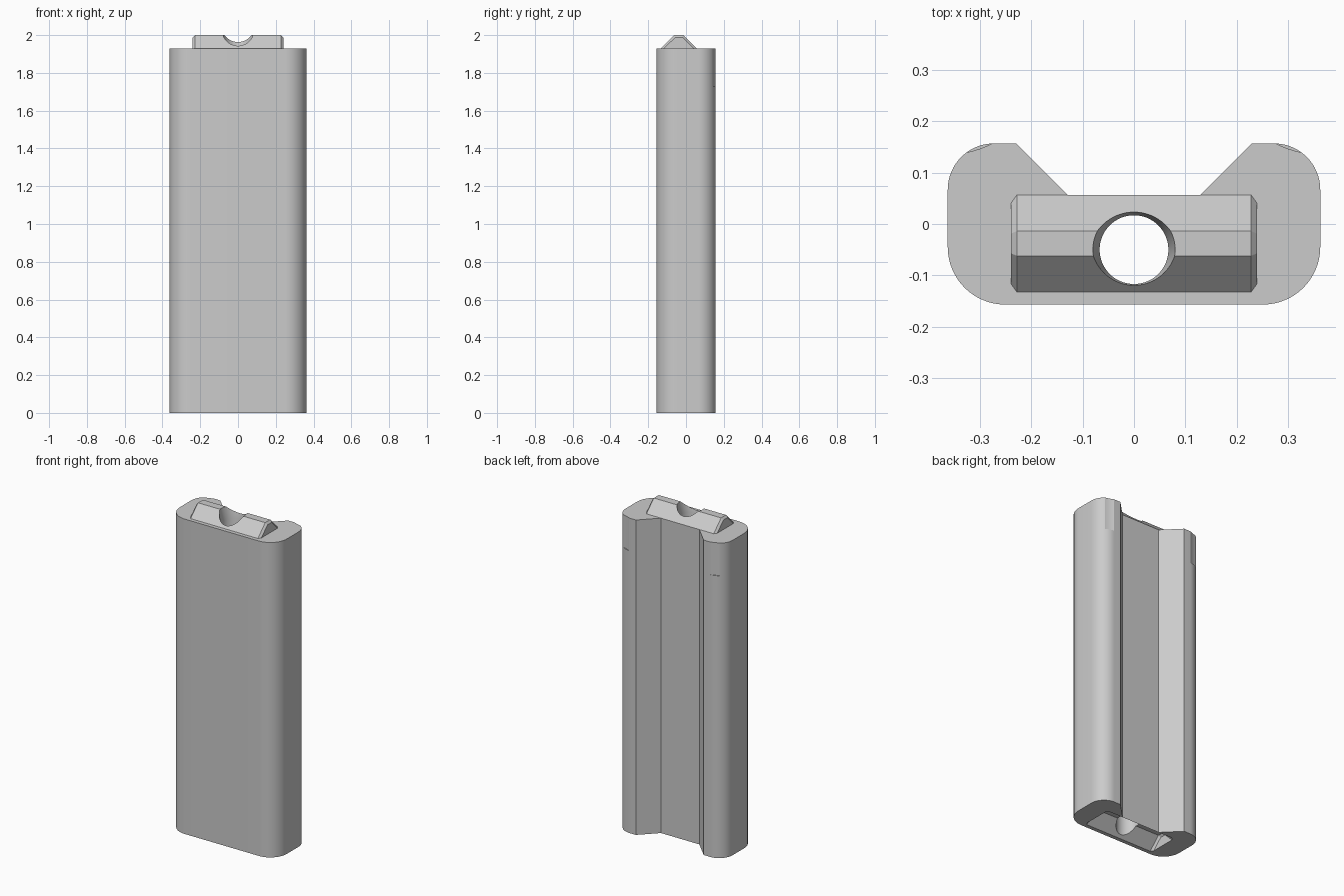
import bpy, bmesh, math

if "Cube" in bpy.data.objects:
    bpy.data.objects.remove(bpy.data.objects["Cube"])

H = 1.93  # body height
grey = bpy.data.materials.new("plain_grey")
grey.diffuse_color = (0.6, 0.6, 0.6, 1)
grey.use_nodes = True
grey.node_tree.nodes["Principled BSDF"].inputs["Base Color"].default_value = grey.diffuse_color


def loft(name, rings):
    """Closed solid through rings of matching points."""
    bm = bmesh.new()
    loops = [[bm.verts.new(p) for p in ring] for ring in rings]
    n = len(loops[0])
    for a, b in zip(loops, loops[1:]):
        for i in range(n):
            j = (i + 1) % n
            bm.faces.new((a[i], a[j], b[j], b[i]))
    bm.faces.new(loops[0][::-1])
    bm.faces.new(loops[-1])
    bmesh.ops.recalc_face_normals(bm, faces=bm.faces)
    mesh = bpy.data.meshes.new(name)
    bm.to_mesh(mesh)
    bm.free()
    mesh.materials.append(grey)
    ob = bpy.data.objects.new(name, mesh)
    bpy.context.collection.objects.link(ob)
    return ob


def circle(x, y, r, z, n=64):
    return [(x + r * math.cos(2 * math.pi * i / n), y + r * math.sin(2 * math.pi * i / n), z)
            for i in range(n)]


def arc(cx, cy, r, a0, a1, n=16):
    return [(cx + r * math.cos(math.radians(a0 + (a1 - a0) * i / n)),
             cy + r * math.sin(math.radians(a0 + (a1 - a0) * i / n))) for i in range(n + 1)]


def boolean(ob, other, operation):
    mod = ob.modifiers.new(operation, 'BOOLEAN')
    mod.operation = operation
    mod.solver = 'EXACT'
    mod.object = other
    bpy.context.view_layer.objects.active = ob
    bpy.ops.object.modifier_apply(modifier=mod.name)
    bpy.data.objects.remove(other, do_unlink=True)


def rail(name, base, drop):
    """Trapezoid bar along x with chamfered ends, rising from base."""
    def section(x, c):
        return [(x, -0.133 + c * 1.4, base - drop), (x, -0.133 + c * 1.4, base),
                (x, -0.062 + c * 0.4, base + 0.07 - c), (x, -0.014 - c * 0.4, base + 0.07 - c),
                (x, 0.057 - c * 1.4, base), (x, 0.057 - c * 1.4, base - drop)]
    return loft(name, [section(-0.24, 0.012), section(-0.228, 0),
                       section(0.228, 0), section(0.24, 0.012)])


# Body: rounded block with a flared channel down the back
half = arc(0.251, -0.045, 0.112, -90, 0) + arc(0.273, 0.067, 0.09, 0, 90) \
    + [(0.23, 0.157), (0.13, 0.057)]
profile = half + [(-x, y) for x, y in reversed(half)]
body = loft("body", [[(x, y, z) for x, y in profile] for z in (0, H)])

# Locating ridge on top, matching groove underneath
boolean(body, rail("top_ridge", H, 0.02), 'UNION')
boolean(body, rail("bottom_groove", 0, 0.05), 'DIFFERENCE')

# Through hole with a tapered mouth
boolean(body, loft("through_hole", [circle(0, -0.05, r, z) for r, z in
                                    ((0.067, -0.1), (0.067, H), (0.084, 2.02))]), 'DIFFERENCE')

# Shallow scoops at the top of the back corners
for s in (-1, 1):
    boolean(body, loft("corner_scoop", [circle(s * 0.363, 0.326, 0.19, z, 96)
                                        for z in (1.73, 2.1)]), 'DIFFERENCE')

body.select_set(True)
bpy.context.view_layer.objects.active = body
bpy.ops.object.shade_smooth_by_angle(angle=math.radians(15))
